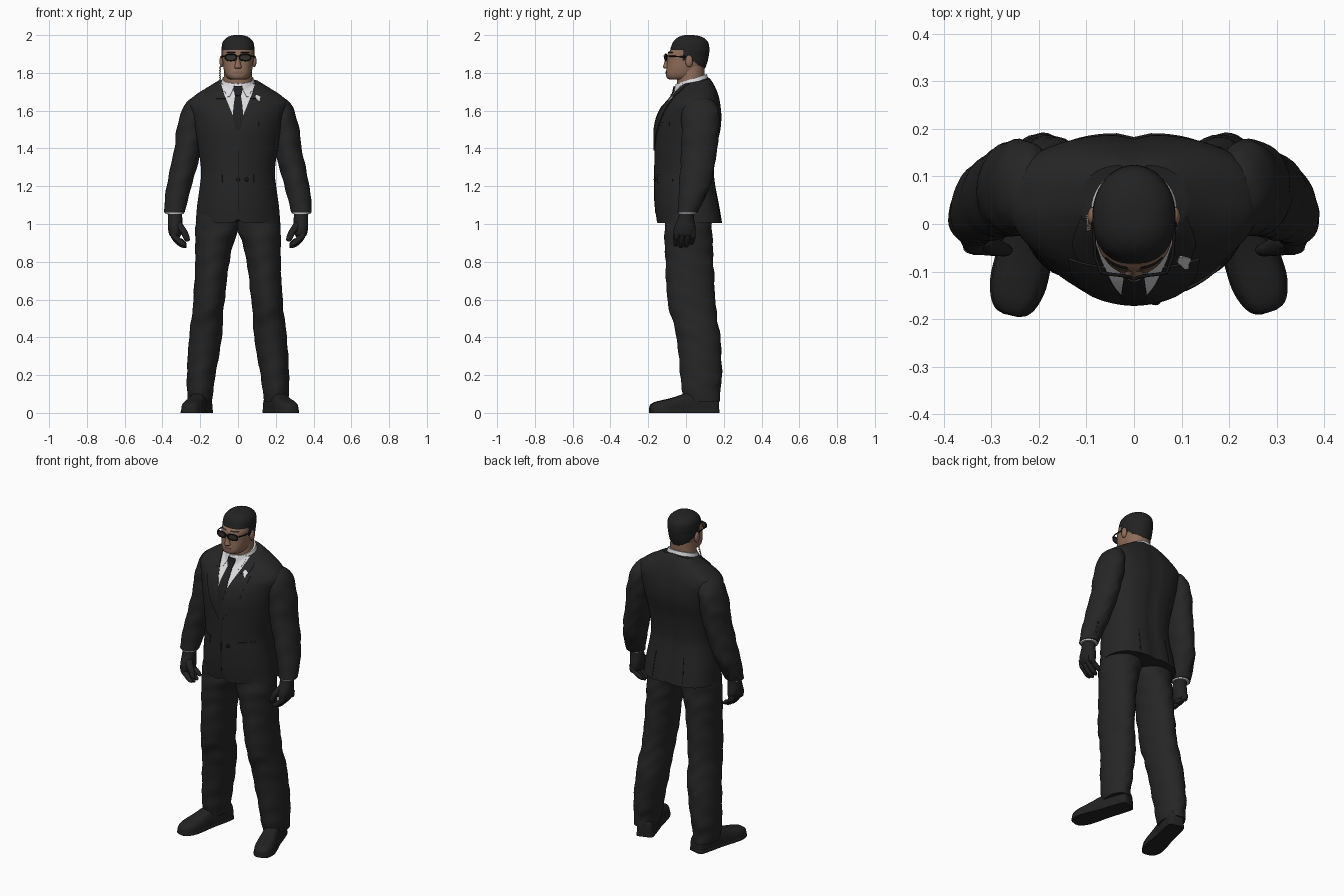
import bpy, bmesh, math
from math import sin, cos, pi, radians
from mathutils import Vector, Matrix
from mathutils.bvhtree import BVHTree

cube = bpy.data.objects.get("Cube")
if cube:
    bpy.data.objects.remove(cube)


def material(name, rgb):
    m = bpy.data.materials.new(name)
    m.use_nodes = True
    m.diffuse_color = (*rgb, 1)
    b = m.node_tree.nodes["Principled BSDF"]
    b.inputs["Base Color"].default_value = (*rgb, 1)
    b.inputs["Roughness"].default_value = 0.8
    return m


SUIT = material("suit charcoal", (0.019, 0.019, 0.019))
DARK = material("seam black", (0.008, 0.008, 0.008))
GLOVE = material("glove and shoe black", (0.016, 0.016, 0.016))
TIE = material("tie black", (0.014, 0.014, 0.015))
HAIR = material("hair black", (0.016, 0.016, 0.016))
SKIN = material("brown skin", (0.27, 0.15, 0.1))
LIP = material("lip brown", (0.22, 0.11, 0.085))
WHITE = material("shirt white", (0.72, 0.72, 0.75))
LENS = material("dark lens", (0.035, 0.03, 0.028))
COIL = material("earpiece beige", (0.55, 0.43, 0.37))


def finish(name, bm, *mats, sharp=40):
    bmesh.ops.recalc_face_normals(bm, faces=bm.faces)
    me = bpy.data.meshes.new(name)
    bm.to_mesh(me)
    bm.free()
    for m in mats:
        me.materials.append(m)
    me.shade_smooth()
    me.set_sharp_from_angle(angle=radians(sharp))
    ob = bpy.data.objects.new(name, me)
    bpy.context.collection.objects.link(ob)


def spline(rows, steps):
    """Smooth rows of numbers along their length."""
    out = []
    for i in range(len(rows) - 1):
        a, b, c, d = (rows[max(0, min(len(rows) - 1, i + k))] for k in (-1, 0, 1, 2))
        for s in range(steps):
            t = s / steps
            out.append([q + 0.5 * t * (r - p + t * (2*p - 5*q + 4*r - u + t * (3*(q - r) + u - p)))
                        for p, q, r, u in zip(a, b, c, d)])
    return out + [list(rows[-1])]


def spow(v, p):
    return math.copysign(abs(v) ** p, v)


def loft(rings, seg=40, steps=5, front=1.0, back=1.0, fold=0, tilt=0):
    """Skin over horizontal rings: z, x centre, y centre, x radius, y radius."""
    bm = bmesh.new()
    loops = []
    for z, cx, cy, rx, ry in spline(rings, steps):
        loop = []
        for k in range(seg):
            a = 2 * pi * k / seg
            p = front if sin(a) < 0 else back
            f = 1 + fold * sin(z * 62 + 2.5 * sin(a * 2) + 2 * cos(a)) + fold * 0.8 * sin(z * 37 - 3 * cos(a))
            y = cy + ry * f * spow(sin(a), p)
            loop.append(bm.verts.new((cx + rx * f * spow(cos(a), p), y, z + tilt * (y - cy))))
        loops.append(loop)
    for lo, hi in zip(loops, loops[1:]):
        for k in range(seg):
            j = (k + 1) % seg
            bm.faces.new((lo[k], lo[j], hi[j], hi[k]))
    bm.faces.new(loops[0])
    bm.faces.new(loops[-1])
    return bm


def body(rows):
    """Turn z, front y, back y, half width into rings."""
    return [(z, 0, (f + b) / 2, w, (b - f) / 2) for z, f, b, w in rows]


def flip(rings, s):
    return [(z, s * x, y, rx, ry) for z, x, y, rx, ry in rings]


def ball(name, loc, scale, mat):
    bm = bmesh.new()
    bmesh.ops.create_uvsphere(bm, u_segments=20, v_segments=12, radius=1)
    bmesh.ops.transform(bm, matrix=Matrix.Translation(loc) @ Matrix.Diagonal((*scale, 1)), verts=bm.verts)
    finish(name, bm, mat, sharp=180)


def wire(name, pts, r, mat, cyclic=False):
    cu = bpy.data.curves.new(name, "CURVE")
    cu.dimensions = "3D"
    cu.bevel_depth, cu.bevel_resolution, cu.use_fill_caps = r, 2, True
    sp = cu.splines.new("POLY")
    sp.points.add(len(pts) - 1)
    for q, p in zip(sp.points, pts):
        q.co = (*p, 1)
    sp.use_cyclic_u = cyclic
    cu.materials.append(mat)
    bpy.context.collection.objects.link(bpy.data.objects.new(name, cu))


# Jacket body, with the hem parted at the front and a tilted neckline
bm = loft(body([(1.005, -.155, .192, .224), (1.1, -.165, .176, .216), (1.2, -.168, .157, .202),
                (1.28, -.166, .15, .195), (1.4, -.166, .162, .21), (1.5, -.165, .183, .228),
                (1.57, -.15, .188, .243), (1.625, -.123, .183, .262), (1.66, -.102, .175, .25),
                (1.69, -.082, .163, .215), (1.722, -.06, .146, .162), (1.752, -.045, .125, .11)]),
          seg=80, front=1.1, back=.72)
for v in bm.verts:
    v.co.z += 0.3 * (v.co.y - .045) * max(0, min(1, (v.co.z - 1.62) / .12)) * max(0, 1 - abs(v.co.x) / .26)
    if v.co.y < 0 and v.co.z < 1.06:
        v.co.z += .02 * max(0, 1 - abs(v.co.x) / .05) ** 2 * (1.06 - v.co.z) / .055
    if v.co.y > 0:  # spine hollow
        v.co.y -= .009 * math.exp(-(v.co.x / .022) ** 2)
body_trees = [BVHTree.FromBMesh(bm)]
finish("jacket_body", bm, SUIT)

# Neck and shirt collar
finish("neck", loft([(1.66, 0, .03, .078, .07), (1.75, 0, .025, .077, .072), (1.86, 0, .03, .07, .07)]), SKIN)
bm = loft([(1.69, 0, .032, .104, .1), (1.74, 0, .03, .092, .088), (1.768, 0, .03, .084, .08)], tilt=.32)
body_trees.append(BVHTree.FromBMesh(bm))
finish("shirt_collar", bm, WHITE)


def plate(name, rows, mat, lift=.003, trees=body_trees, side=-1, thick=.005, mirror=1, cols=8, steps=4):
    """Thin cloth laid on the surface; rows are z, x start, x end."""
    bm = bmesh.new()
    grid = []
    for z, x0, x1 in spline(rows, steps):
        line = []
        for c in range(cols + 1):
            x = mirror * (x0 + (x1 - x0) * c / cols)
            hits = [t.ray_cast(Vector((x, side * 2, z)), Vector((0, -side, 0)))[0] for t in trees]
            ys = [h.y for h in hits if h]
            line.append(bm.verts.new((x, side * (max(side * y for y in ys) + lift), z)) if ys else None)
        grid.append(line)
    for a, b in zip(grid, grid[1:]):
        for c in range(cols):
            q = (a[c], a[c + 1], b[c + 1], b[c])
            if all(q):
                bm.faces.new(q)
    bmesh.ops.recalc_face_normals(bm, faces=bm.faces)
    bmesh.ops.solidify(bm, geom=bm.faces[:], thickness=thick)
    finish(name, bm, mat)


# Shirt front, tie and lapels
plate("shirt_front", [(1.74, -.09, .09), (1.66, -.064, .064), (1.6, -.042, .042), (1.53, -.008, .008)], WHITE)
plate("tie_blade", [(1.69, -.014, .014), (1.62, -.024, .024), (1.56, -.026, .026), (1.5, -.012, .012)], TIE, .007)
plate("tie_knot", [(1.73, -.024, .024), (1.71, -.024, .024), (1.68, -.014, .014)], TIE, .012, thick=.009)
for s, side in ((1, "left"), (-1, "right")):
    plate(side + "_lapel", [(1.66, .062, .138), (1.6, .038, .128), (1.5, -.002, .088), (1.39, -.002, .012)],
          SUIT, .006, mirror=s, thick=.006)
    plate(side + "_jacket_collar", [(1.745, .09, .112), (1.7, .08, .13), (1.665, .064, .118)],
          SUIT, .007, mirror=s, thick=.006)
    plate(side + "_collar_wing", [(1.745, .018, .075), (1.715, .026, .075), (1.675, .045, .055)],
          WHITE, .006, mirror=s)
    plate(side + "_pocket_flap", [(1.262, .085, .178), (1.22, .085, .18)], SUIT, .005, mirror=s, thick=.006)
    plate(side + "_back_vent", [(1.17, .092, .096), (1.02, .1, .106)], DARK, .002, side=1, mirror=s)
plate("breast_pocket", [(1.54, .11, .185), (1.518, .11, .185)], SUIT, .005, thick=.006)
plate("front_opening", [(1.39, 0, .004), (1.06, 0, .004)], DARK, .002)
plate("lapel_pin", [(1.684, .096, .1), (1.672, .092, .12), (1.662, .1, .116), (1.65, .108, .116)], WHITE, .01, cols=3)
for x in (.0, .045):
    ball("button", (x, -.164, 1.235), (.011, .007, .011), DARK)

# Head, with the hair raised above a hairline rule
bm = loft(body([(1.765, -.085, .05, .04), (1.772, -.1, .06, .055), (1.79, -.106, .075, .067),
                (1.82, -.104, .095, .076), (1.86, -.1, .11, .081), (1.9, -.098, .118, .083),
                (1.925, -.08, .12, .083), (1.96, -.066, .114, .078), (1.983, -.043, .09, .058),
                (1.994, -.016, .055, .032), (1.996, .012, .02, .004)]), seg=72, steps=6, front=.82)


def is_hair(c):
    if c.y < -.015:
        return c.z > 1.922
    return c.z > (1.868 if c.y < .03 else 1.868 - (c.y - .03) * .75)


bm.normal_update()
for f in bm.faces:
    f.material_index = int(is_hair(f.calc_center_median()))
for v in bm.verts:
    if all(f.material_index for f in v.link_faces):
        v.co += v.normal * .004
head_tree = [BVHTree.FromBMesh(bm)]
finish("head_and_hair", bm, SKIN, HAIR, sharp=60)
finish("nose", loft([(1.822, 0, -.1, .012, .012), (1.83, 0, -.103, .019, .019), (1.845, 0, -.1, .015, .018),
                     (1.875, 0, -.097, .009, .011), (1.895, 0, -.093, .007, .006)], seg=20), SKIN, sharp=70)
plate("lips", [(1.808, -.02, .02), (1.802, -.03, .03), (1.794, -.02, .02)], LIP, .002, head_tree)

# Face sides: ears, brows and dark glasses
for s, side in ((1, "left"), (-1, "right")):
    ball(side + "_ear", (s * .086, .016, 1.862), (.012, .02, .032), SKIN)
    plate(side + "_eyebrow", [(1.913, .016, .058), (1.907, .012, .062)], HAIR, .002, head_tree, mirror=s)
    ring = [(s * (.038 + .03 * spow(cos(a), .75)), -.112 + .01 * (.5 + .5 * cos(a)),
             1.882 + .017 * spow(sin(a), .75)) for a in (2 * pi * k / 28 for k in range(28))]
    wire(side + "_glasses_rim", ring, .0035, DARK, True)
    bm = bmesh.new()
    bm.faces.new([bm.verts.new(p) for p in ring])
    finish(side + "_lens", bm, LENS)
    wire(side + "_glasses_temple", [(s * .068, -.104, 1.89), (s * .081, -.07, 1.888), (s * .087, .015, 1.884)],
         .0035, DARK)
wire("glasses_bridge", [(-.01, -.112, 1.888), (0, -.116, 1.89), (.01, -.112, 1.888)], .0035, DARK)
wire("earpiece_coil", [(-.095 + .003 * sin(k * 1.6), .02 - .001 * k + .003 * cos(k * 1.6), 1.835 - .0032 * k)
                       for k in range(36)], .003, COIL)

ARM = [(1.668, .222, .072, .018, .035), (1.655, .22, .074, .042, .064), (1.63, .225, .076, .058, .085),
       (1.59, .235, .077, .067, .098), (1.5, .25, .076, .075, .1), (1.4, .265, .07, .072, .095),
       (1.3, .288, .06, .07, .09), (1.2, .312, .046, .066, .082), (1.12, .328, .025, .06, .066),
       (1.06, .336, .008, .055, .053)]
LEG = [(1.05, .108, .015, .108, .125), (.97, .112, .012, .113, .126), (.9, .125, .014, .103, .127),
       (.8, .136, .018, .09, .127), (.6, .153, .028, .083, .127), (.5, .163, .045, .083, .12),
       (.4, .172, .066, .087, .116), (.2, .195, .08, .076, .11), (.12, .2, .08, .069, .102),
       (.06, .202, .086, .064, .094)]
PALM = [(1.07, .335, .005, .038, .038), (1.03, .333, 0, .038, .042), (.98, .333, -.006, .038, .057),
        (.945, .332, -.008, .032, .056), (.93, .33, -.008, .02, .045)]
SHOE = [(.17, .03, .075), (.155, .046, .1), (.08, .05, .12), (0, .05, .105), (-.07, .056, .082),
        (-.13, .057, .068), (-.17, .047, .058), (-.192, .032, .046), (-.2, .012, .034)]  # y, half width, height

for s, side in ((1, "left"), (-1, "right")):
    # Sleeve, cuff and glove
    finish(side + "_sleeve", loft(flip(ARM, s), fold=.018), SUIT, sharp=60)
    finish(side + "_shirt_cuff", loft(flip([(1.053, .336, .007, .048, .046), (1.066, .336, .007, .051, .05)], s),
                                      steps=2), WHITE)
    finish(side + "_glove_palm", loft(flip(PALM, s)), GLOVE, sharp=60)
    for i, drop in enumerate((.01, 0, .004, .018)):
        y = -.048 + i * .028
        finger = [(.965, .342, y, .018, .015), (.93, .333, y, .022, .016), (.9 + drop, .311, y - .003, .022, .015),
                  (.88 + drop, .291, y - .006, .018, .013), (.872 + drop, .281, y - .007, .006, .006)]
        finish(side + "_finger", loft(flip(finger, s), seg=14, steps=3), GLOVE, sharp=70)
    thumb = [(1.01, .32, -.025, .02, .02), (.975, .298, -.045, .022, .019), (.945, .28, -.053, .019, .015),
             (.915, .27, -.055, .015, .012), (.907, .27, -.055, .004, .004)]
    finish(side + "_thumb", loft(flip(thumb, s), seg=14, steps=3), GLOVE, sharp=70)
    for z in (1.1, 1.125, 1.15):
        ball(side + "_sleeve_button", (s * .345, .095 - (1.15 - z) * .4, z), (.007, .007, .007), DARK)

    # Trouser leg
    finish(side + "_trouser_leg", loft(flip(LEG, s), steps=7, fold=.016), SUIT, sharp=60)

    # Shoe upper and sole, turned outwards from the heel, the left one further
    turn = (Matrix.Translation((s * .192, .1, 0)) @ Matrix.Rotation(radians(s * 15.5 + 2.5), 4, "Z")
            @ Matrix.Translation((0, -.1, 0)))
    for part, grow, low, top in (("shoe_upper", 0, .012, None), ("shoe_sole", .003, 0, .02)):
        bm = bmesh.new()
        loops = []
        for y, w, h in spline(SHOE, 4):
            h = top or h
            loops.append([bm.verts.new((-(w + grow) * spow(cos(a), .6 if top is None else .1), y,
                                        low + (h - low) * max(0, sin(a)) ** .8))
                          for a in (pi * k / 18 for k in range(19))])
        for a, b in zip(loops, loops[1:]):
            for k in range(19):
                j = (k + 1) % 19
                bm.faces.new((a[k], a[j], b[j], b[k]))
        bm.faces.new(loops[0])
        bm.faces.new(loops[-1])
        bmesh.ops.transform(bm, matrix=turn, verts=bm.verts)
        finish(side + "_" + part, bm, GLOVE)
